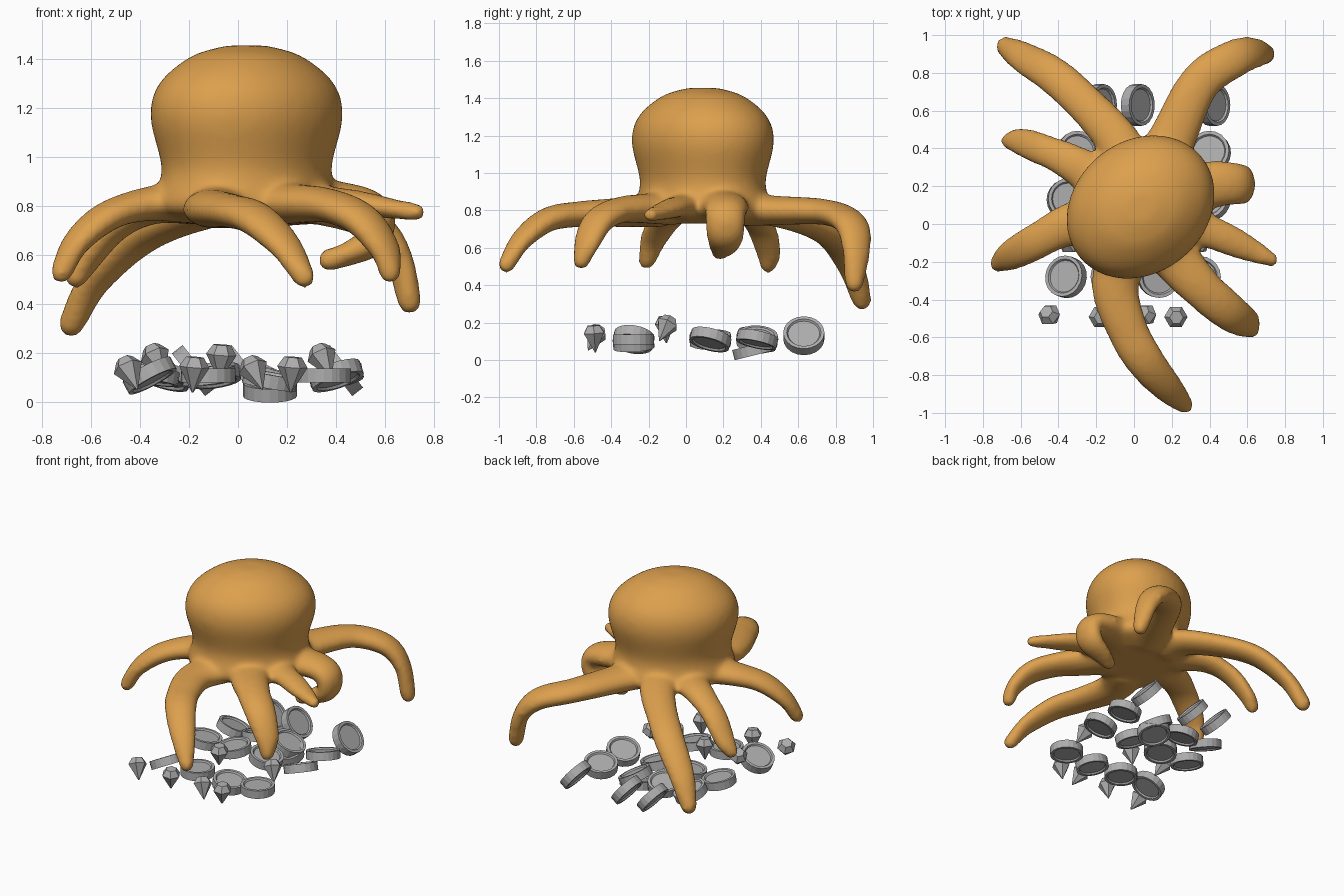
import bpy, bmesh, math, random
from mathutils import Vector, Matrix, Euler

random.seed(7)
old = bpy.data.objects.get("Cube")
if old:
    bpy.data.objects.remove(old, do_unlink=True)


def make_material(name, rgb):
    material = bpy.data.materials.new(name)
    material.use_nodes = True
    material.diffuse_color = (*rgb, 1)
    shader = material.node_tree.nodes["Principled BSDF"]
    shader.inputs["Base Color"].default_value = (*rgb, 1)
    return material


skin = make_material("orange_skin", (0.72, 0.35, 0.075))
metal = make_material("grey_treasure", (0.42, 0.42, 0.42))


def make_object(name, bm, material):
    bmesh.ops.recalc_face_normals(bm, faces=bm.faces)
    mesh = bpy.data.meshes.new(name)
    bm.to_mesh(mesh)
    bm.free()
    mesh.materials.append(material)
    ob = bpy.data.objects.new(name, mesh)
    bpy.context.collection.objects.link(ob)
    return ob


def loft(bm, rings):
    """Skin a list of point rings and cap both ends."""
    loops = [[bm.verts.new(point) for point in ring] for ring in rings]
    count = len(loops[0])
    for lower, upper in zip(loops, loops[1:]):
        for i in range(count):
            j = (i + 1) % count
            bm.faces.new((lower[i], lower[j], upper[j], upper[i]))
    bm.faces.new(loops[0][::-1])
    bm.faces.new(loops[-1])


def circle(sides):
    return [(math.cos(math.tau * i / sides), math.sin(math.tau * i / sides)) for i in range(sides)]


def lathe(bm, profile, sides):
    loft(bm, [[Vector((r * c, r * s, z)) for c, s in circle(sides)] for r, z in profile])


def spline(points, steps=6):
    """Smooth curve through the points."""
    p = [Vector(q) for q in points]
    p = [2 * p[0] - p[1]] + p + [2 * p[-1] - p[-2]]
    out = []
    for a, b, c, d in zip(p, p[1:], p[2:], p[3:]):
        for k in range(steps):
            t = k / steps
            bend = (2 * a - 5 * b + 4 * c - d) * t * t
            out.append(b + ((c - a) * t + bend + (3 * b - a - 3 * c + d) * t ** 3) / 2)
    return out + [p[-2]]


centre = Vector((0.035, 0.09, 0.81))


def tentacle(bm, *points, wide=0.1, tip=0.048):
    """Flattened, tapered arm that starts inside the body and ends in a round tip."""
    root = centre.lerp(Vector(points[0]), 0.5)
    path = spline([root, *points])
    last = len(path) - 1
    rings = []
    up = Vector((0, 0, 1))
    for i, point in enumerate(path):
        t = i / last
        flare = 0.035 * max(0, 1 - t / 0.4)
        taper = (wide - tip) * max(0, (t - 0.4) / 0.6) ** 2
        radius = wide + flare - taper
        depth = max(tip, radius * 0.63)
        tangent = (path[min(i + 1, last)] - path[max(i - 1, 0)]).normalized()
        up = (up - tangent * up.dot(tangent)).normalized()
        side = tangent.cross(up)
        rings.append([point + depth * up * c + radius * side * s for c, s in circle(16)])
    loft(bm, rings)
    bmesh.ops.create_uvsphere(bm, u_segments=14, v_segments=8, radius=tip,
                              matrix=Matrix.Translation(path[-1]))


# Head and skirt: a slightly oval lathed bulb
octopus = bmesh.new()
bulb = [(0.6, 0.73), (0.95, 0.79), (0.88, 0.95), (1, 1.16), (0.91, 1.3), (0.58, 1.41), (0.22, 1.455)]
lathe(octopus, spline(bulb, 4), 40)
octopus.transform(Matrix.Translation((centre.x, centre.y, 0))
                  @ Matrix.Rotation(math.radians(40), 4, "Z") @ Matrix.Diagonal((0.42, 0.35, 1, 1)))

# Back right arm
tentacle(octopus, (-.1, .46, .79), (-.38, .75, .68), (-.58, .88, .5), (-.68, .94, .32), wide=.105,
         tip=.055)
# Back left arm
tentacle(octopus, (.21, .47, .8), (.35, .75, .79), (.54, .88, .73), (.65, .91, .6), (.7, .9, .41),
         wide=.11, tip=.052)
# Right arms, rear then front
tentacle(octopus, (-.34, .33, .79), (-.5, .4, .71), (-.61, .44, .58), (-.66, .44, .51), wide=.088)
tentacle(octopus, (-.36, -.01, .81), (-.53, -.1, .76), (-.66, -.17, .65), (-.72, -.21, .53))
# Front arm
tentacle(octopus, (-.1, -.33, .79), (-.03, -.57, .78), (.07, -.74, .75), (.19, -.88, .64),
         (.27, -.96, .51), wide=.11)
# Front left arm
tentacle(octopus, (.25, -.22, .81), (.38, -.36, .8), (.51, -.47, .74), (.6, -.53, .62),
         (.62, -.56, .53), wide=.11)
# Left arms: one straight, one curled under
tentacle(octopus, (.4, -.04, .82), (.56, -.11, .8), (.73, -.19, .775), wide=.088, tip=.04)
tentacle(octopus, (.42, .21, .82), (.56, .21, .78), (.56, .21, .67), (.46, .2, .61),
         (.37, .18, .58), wide=.11)

# Fuse the arms and head into one smooth skin
body = make_object("octopus", octopus, skin)
remesh = body.modifiers.new("fuse", "REMESH")
remesh.mode = "VOXEL"
remesh.voxel_size = 0.016
remesh.use_smooth_shade = True
blend = body.modifiers.new("blend", "SMOOTH")
blend.factor = 0.5
blend.iterations = 16


def treasure(name, profile, sides, place, tilt):
    bm = bmesh.new()
    lathe(bm, profile, sides)
    turn = Euler([math.radians(angle) for angle in tilt]).to_matrix().to_4x4()
    bm.transform(Matrix.Translation(place) @ turn)
    make_object(name, bm, metal)


# Coins with a raised rim on both faces, in loose rows
half = [(.085, .018), (.092, .028), (.11, .028)]
coin = [(r, -z) for r, z in half] + half[::-1]
# Front row: outer coin tipped, others nearly flat
for column, (x, height, tilt) in enumerate(((-.36, .11, -28), (-.12, .11, 0), (.13, .09, 10),
                                            (.35, .11, 0))):
    treasure(f"front_coin_{column}", coin, 20, (x, -.28, height), (tilt / 3, tilt, 0))
# Middle rows: alternating steep and shallow tilts
for row, (y, columns) in enumerate(((.13, (-.35, -.12, .13, .4)), (.38, (-.3, -.1, .13, .4)))):
    for column, x in enumerate(columns):
        tilt = (random.uniform(-16, 16), (-1) ** column * random.uniform(5, 32), 0)
        treasure(f"middle_coin_{row}_{column}", coin, 20, (x, y, .11), tilt)
# Back row of coins leaning to one side
for column, x in enumerate((-.18, .02, .42)):
    treasure(f"leaning_coin_{column}", coin, 20, (x, .63, .13), (0, 52, 0))
# Low coin resting on the ground
treasure("low_coin", coin, 20, (.13, .36, .053), (14, 0, 0))

# Cut gems: flat table, wide girdle, pointed base
gem = [(.003, -.08), (.062, .025), (.036, .065)]
for label, y, height, places in (("front", -.49, .12, (-.44, -.18, .07, .22)),
                                 ("rear", -.11, .17, (-.33, -.07, .35))):
    for i, x in enumerate(places):
        lean = 4 if i % 2 else -24
        treasure(f"{label}_gem_{i}", gem, 6, (x, y, height), (lean, lean, 0))
